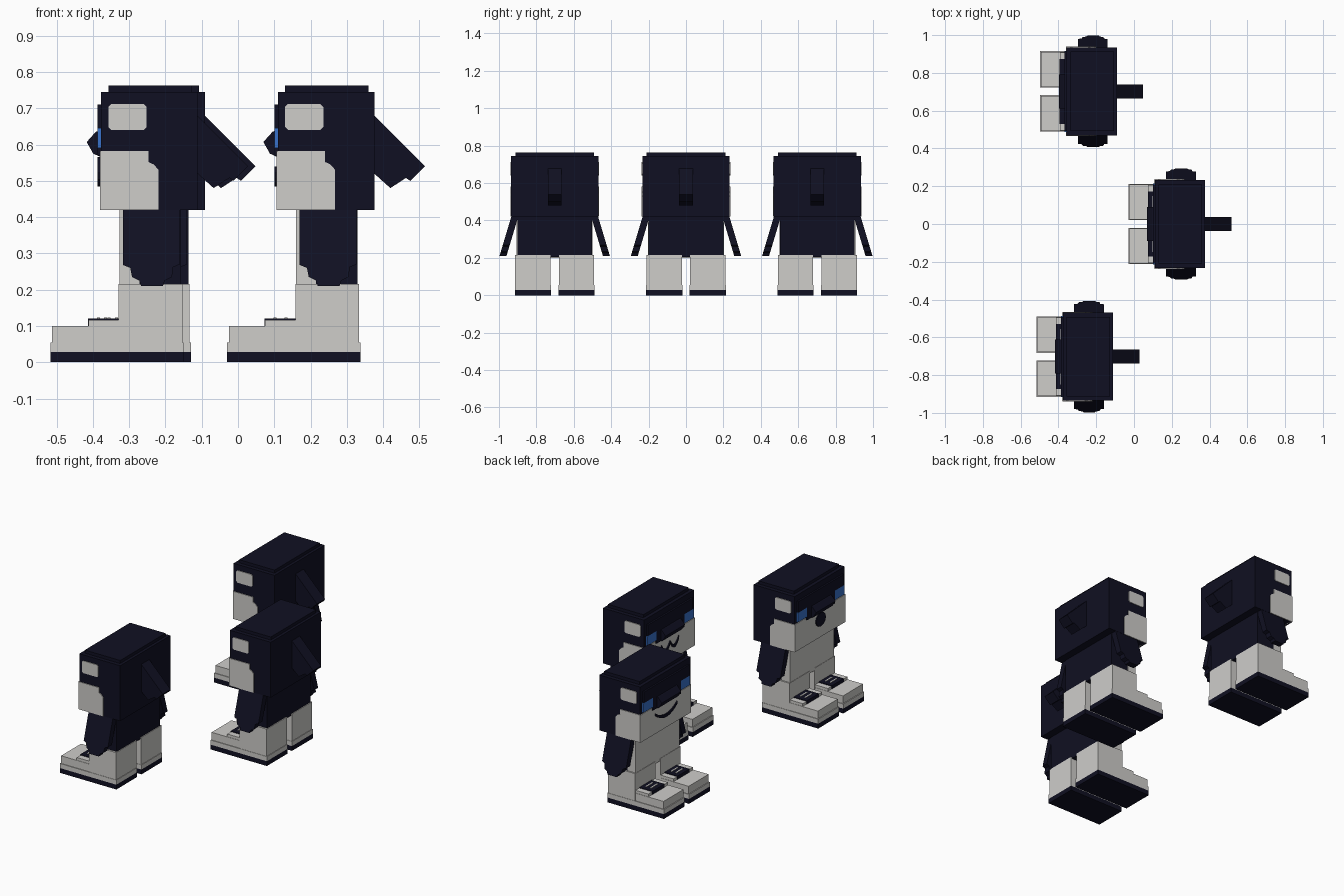
import bpy, bmesh, math
from mathutils import Vector

cube = bpy.data.objects.get("Cube")
if cube:
    bpy.data.objects.remove(cube, do_unlink=True)


def make_material(name, rgb):
    m = bpy.data.materials.new(name)
    m.use_nodes = True
    m.diffuse_color = (*rgb, 1)
    bsdf = next(n for n in m.node_tree.nodes if n.type == 'BSDF_PRINCIPLED')
    bsdf.inputs["Base Color"].default_value = (*rgb, 1)
    bsdf.inputs["Roughness"].default_value = 0.8
    return m


NAVY = make_material("navy", (0.005, 0.005, 0.016))
WHITE = make_material("off_white", (0.62, 0.61, 0.59))
BLUE = make_material("bright_blue", (0.04, 0.17, 0.6))


class Figure:
    """One blocky figure, facing -x, shifted to its place."""

    def __init__(self, tag, x, y):
        self.tag, self.place = tag, Vector((x, y, 0))

    def prism(self, name, pts, lo, hi, mat, along="y", shear=0.0, top=0.0):
        # Extrude an xz profile along y, or a yz profile along x
        bm = bmesh.new()
        ends = []
        for t in (lo, hi):
            if along == "y":
                ring = [bm.verts.new((a, t + shear * (top - b), b)) for a, b in pts]
            else:
                ring = [bm.verts.new((t, a, b)) for a, b in pts]
            ends.append(ring)
            bm.faces.new(ring)
        n = len(pts)
        for i in range(n):
            j = (i + 1) % n
            bm.faces.new((ends[0][i], ends[0][j], ends[1][j], ends[1][i]))
        bmesh.ops.recalc_face_normals(bm, faces=bm.faces)
        me = bpy.data.meshes.new(f"{name}_{self.tag}")
        bm.to_mesh(me)
        bm.free()
        me.materials.append(mat)
        ob = bpy.data.objects.new(me.name, me)
        ob.location = self.place
        bpy.context.collection.objects.link(ob)
        return ob

    def box(self, name, x, y, z, mat):
        pts = [(x[0], z[0]), (x[1], z[0]), (x[1], z[1]), (x[0], z[1])]
        return self.prism(name, pts, y[0], y[1], mat)

    def head(self):
        self.box("head", (.11, .376), (-.233, .233), (.42, .745), NAVY)
        self.box("head_cap", (.13, .36), (-.21, .21), (.74, .763), NAVY)
        self.box("lower_face", (.106, .12), (-.234, .234), (.42, .582), WHITE)
        self.box("brow", (.1, .12), (-.21, .21), (.645, .71), NAVY)
        self.box("eye_band", (.1, .12), (-.13, .13), (.57, .645), NAVY)
        snout = [(.11, .64), (.095, .635), (.07, .607), (.088, .575), (.11, .565)]
        self.prism("snout", snout, -.09, .09, NAVY)
        fin = [(.37, .685), (.515, .54), (.475, .5), (.463, .508),
               (.42, .48), (.37, .525)]
        self.prism("back_fin", fin, -.037, .037, NAVY)

        # Side markings
        cheek = [(.108, .42), (.268, .42), (.268, .53), (.255, .545),
                 (.24, .552), (.24, .582), (.108, .582)]
        patch = [(.138, .64), (.227, .64), (.235, .648), (.235, .704),
                 (.227, .712), (.138, .712), (.13, .704), (.13, .648)]
        for s, side in ((-1, "right"), (1, "left")):
            self.prism(f"cheek_{side}", cheek, s * .23, s * .237, WHITE)
            self.prism(f"eye_patch_{side}", patch, s * .23, s * .237, WHITE)
            self.box(f"eye_{side}", (.1, .115), (s * .13, s * .215), (.59, .645), BLUE)

    def mouth(self, style):
        if style == "round":
            pts = [(.045 * math.cos(a), .525 + .04 * math.sin(a))
                   for a in (math.tau * i / 12 for i in range(12))]
            self.prism("mouth", pts, .1, .107, NAVY, "x")
            return
        # Curved line, thick in the middle; the double style has two small arcs
        arcs = [0] if style == "smile" else [-.04, .04]
        half = .1 if style == "smile" else .04
        for c in arcs:
            us = [i / 4 - 1 for i in range(9)]
            low = [(c + half * u, .485 + .04 * u * u) for u in us]
            high = [(c + half * u, .503 + .036 * u * u) for u in reversed(us)]
            self.prism("mouth", low + high, .1, .107, NAVY, "x")

    def body(self):
        self.box("body", (.165, .33), (-.2, .2), (.205, .43), NAVY)
        self.box("belly", (.16, .215), (-.203, .203), (.2, .43), WHITE)
        arm = [(.17, .43), (.327, .43), (.327, .27), (.308, .262), (.305, .235),
               (.285, .225), (.28, .21), (.22, .21), (.215, .225),
               (.195, .235), (.19, .26), (.17, .268)]
        for s, side in ((-1, "right"), (1, "left")):
            self.prism(f"flipper_{side}", arm, s * .195, s * .232, NAVY,
                       shear=s * .3, top=.42)

    def boots(self):
        for s, side in ((-1, "right"), (1, "left")):
            def part(name, x, y, z, mat):
                self.box(f"{name}_{side}", x, (s * y[0], s * y[1]), z, mat)
            part("sole", (-.03, .337), (.02, .213), (0, .028), NAVY)
            part("midsole", (-.03, .337), (.02, .213), (.028, .055), WHITE)
            part("boot_toe", (-.025, .17), (.024, .209), (.055, .1), WHITE)
            part("boot_shaft", (.158, .334), (.022, .211), (.055, .215), WHITE)
            part("boot_instep", (.075, .16), (.026, .207), (.1, .116), WHITE)
            part("boot_tongue", (.073, .158), (.06, .172), (.1, .12), NAVY)
            # Lace bars across the tongue
            for i in range(2):
                x = .098 + .03 * i
                part(f"lace_{i}", (x, x + .008), (.085, .147), (.118, .123), WHITE)

    def build(self, style):
        self.head()
        self.mouth(style)
        self.body()
        self.boots()


for tag, x, y, style in (("middle", 0, 0, "double"),
                         ("rear", -.467, .702, "smile"),
                         ("front", -.487, -.702, "round")):
    Figure(tag, x, y).build(style)
